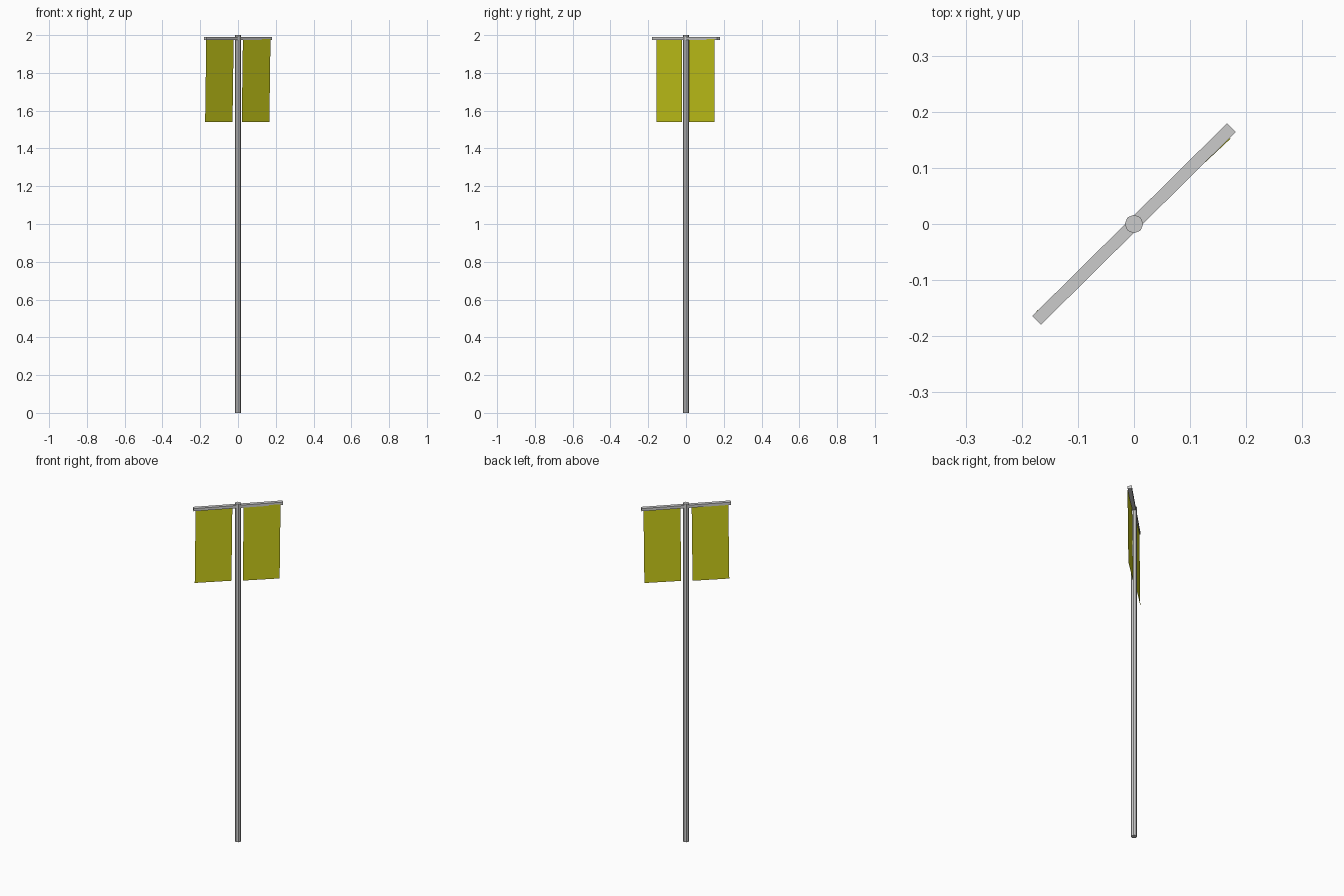
import bpy, math

if "Cube" in bpy.data.objects:
    bpy.data.objects.remove(bpy.data.objects["Cube"])

# yellow cloth material
cloth = bpy.data.materials.new("yellow_cloth")
cloth.diffuse_color = (0.60, 0.61, 0.01, 1)
cloth.use_nodes = True
cloth.node_tree.nodes["Principled BSDF"].inputs["Base Color"].default_value = cloth.diffuse_color

# eight-sided pole
bpy.ops.mesh.primitive_cylinder_add(vertices=8, radius=0.0165, depth=2, location=(0, 0, 1))
bpy.context.object.name = "pole"

# diagonal crossbar near the top
bpy.ops.mesh.primitive_cube_add(size=1, location=(0, 0, 1.983), rotation=(0, 0, math.radians(44.7)))
bar = bpy.context.object
bar.name = "crossbar"
bar.scale = (0.488, 0.022, 0.016)


def banner(name, inner, outer):
    """Thin cloth sheet hanging from the bar, leaning slightly to -x."""
    top, bottom, lean = 1.98, 1.54, -0.006
    verts = [(*inner, top), (*outer, top),
             (outer[0] + lean, outer[1], bottom), (inner[0] + lean, inner[1], bottom)]
    mesh = bpy.data.meshes.new(name)
    mesh.from_pydata(verts, [], [(0, 1, 2, 3)])
    mesh.materials.append(cloth)
    bpy.context.collection.objects.link(bpy.data.objects.new(name, mesh))


# one banner on each side of the pole
banner("right_banner", (0.026, 0.016), (0.172, 0.152))
banner("left_banner", (-0.023, -0.020), (-0.168, -0.156))
